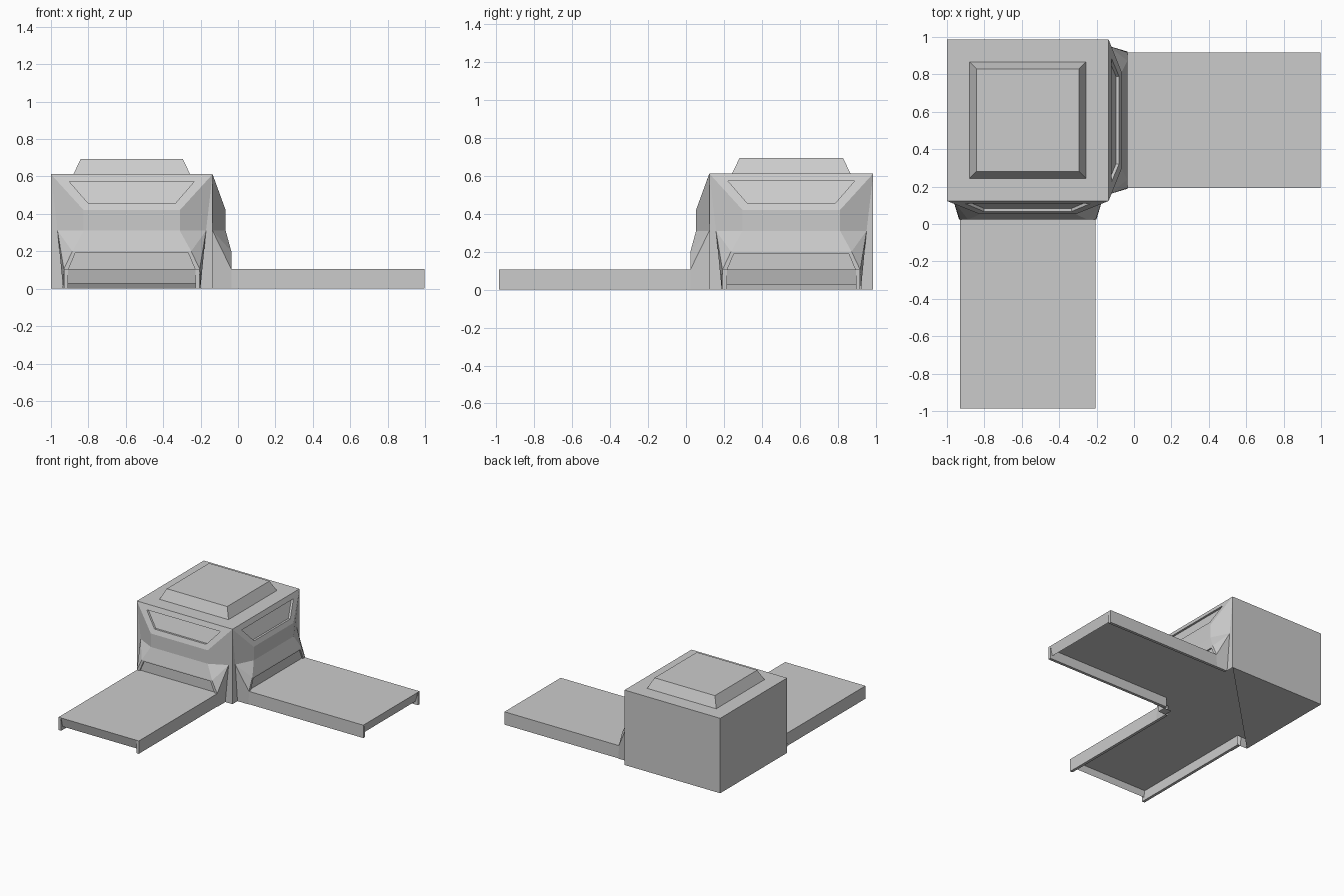
import bpy, bmesh, math
from mathutils import Matrix

if "Cube" in bpy.data.objects:
    bpy.data.objects.remove(bpy.data.objects["Cube"])

CX, CY, H = -0.568, 0.555, 0.432     # cabin centre and half width
FLOOR, DECK, TOP = 0.08, 0.105, 0.612


def make(name, verts, faces, angle=0):
    """Open shell in cabin-local space, turned about the cabin centre."""
    bm = bmesh.new()
    vs = [bm.verts.new(v) for v in verts]
    for f in faces:
        bm.faces.new([vs[i] for i in f])
    bmesh.ops.recalc_face_normals(bm, faces=bm.faces[:])
    bmesh.ops.delete(bm, geom=[v for v in bm.verts if not v.link_faces], context='VERTS')
    me = bpy.data.meshes.new(name)
    bm.to_mesh(me)
    bm.free()
    ob = bpy.data.objects.new(name, me)
    bpy.context.collection.objects.link(ob)
    ob.matrix_world = Matrix.Translation((CX, CY, 0)) @ Matrix.Rotation(angle, 4, 'Z')


def ring(h, z):
    return [(-h, -h, z), (h, -h, z), (h, h, z), (-h, h, z)]


# Cabin: rear and left walls, roof with tapered hatch, grounded rear half
verts = ring(H, 0) + ring(H, TOP) + ring(0.312, TOP) + ring(0.273, 0.694)
faces = [(2, 3, 7, 6), (3, 0, 4, 7), (0, 3, 2), (12, 13, 14, 15)]
for o in (4, 8):
    faces += [(o + i, o + (i + 1) % 4, o + 4 + (i + 1) % 4, o + 4 + i) for i in range(4)]
make("cabin", verts, faces)

# Raised front half of the floor with its diagonal step, and the corner post foot
make("cabin_floor", [(-H, -H, FLOOR), (H, -H, FLOOR), (H, H, FLOOR), (-H, -H, 0), (H, H, 0)],
     [(0, 1, 2), (0, 2, 4, 3)])
make("corner_post_foot", [(0.363, -H, 0), (H, -H, 0), (H, -0.363, 0), (0.363, -0.363, 0)],
     [(0, 1, 2, 3)])


def gate(name, angle):
    # half outline: across, outward, height
    half = [(H, 0, TOP), (0.257, 0.07, 0.42), (0.257, 0.07, 0.31), (0.397, 0, 0.31),
            (0.318, 0.1, 0.2), (0.363, 0.1, DECK), (0.367, 0.1, 0), (0.367, 0, 0),
            (0.302, 0.1, 0.19), (0.338, 0.1, DECK),                # door opening
            (0.302, 0.088, 0.19), (0.338, 0.088, DECK),            # recessed door
            (0.333, 0.0146, 0.572), (0.233, 0.0565, 0.457),        # window opening
            (0.333, -0.002, 0.572), (0.233, 0.040, 0.457),         # recessed window
            (H, 0, 0)]
    n = len(half)
    verts = [(s * u, -H - d, z) for s in (1, -1) for u, d, z in half]
    # bands across the gate, then the mirrored side faces
    bands = [(0, 12), (13, 1), (1, 2), (2, 4), (4, 8), (8, 10), (10, 11),
             (12, 14), (14, 15), (15, 13)]
    sides = [(0, 1, 13, 12), (0, 1, 2, 3), (2, 4, 3), (3, 4, 5), (3, 5, 6, 7),
             (4, 5, 9, 8), (8, 9, 11, 10), (12, 13, 15, 14), (0, 3, 7, 16)]
    faces = [(a, b, b + n, a + n) for a, b in bands]
    faces += [[i + o for i in f] for o in (0, n) for f in sides]
    make(name, verts, faces, angle)


def ramp(name, length, angle):
    # folded sheet: deck with side rails and inner lips
    sec = [(0.34, FLOOR), (0.34, 0), (0.363, 0), (0.363, DECK)]
    sec += [(-u, z) for u, z in reversed(sec)]
    verts = [(u, -H - (0.088 if z == DECK else 0), z) for u, z in sec]
    verts += [(u, -H - length, z) for u, z in sec]
    faces = [(i, i + 1, i + 9, i + 8) for i in range(7)]
    # rail ends
    verts += [(s * 0.34, -H - length, DECK) for s in (1, -1)]
    faces += [(9, 10, 11, 16, 8), (14, 13, 12, 17, 15)]
    make(name, verts, faces, angle)
    # floor plate with a sloped lip closing the outer end
    prof = [(0, FLOOR), (length - 0.03, FLOOR), (length - 0.02, 0.027), (length, DECK)]
    verts = [(s * 0.34, -H - d, z) for s in (1, -1) for d, z in prof]
    make(name + "_floor", verts, [(i, i + 1, i + 5, i + 4) for i in range(3)], angle)


# Front and right gates with their ramps
for side, angle, length in (("front", 0, 1.11), ("right", math.pi / 2, 1.134)):
    gate(side + "_gate", angle)
    ramp(side + "_ramp", length, angle)
